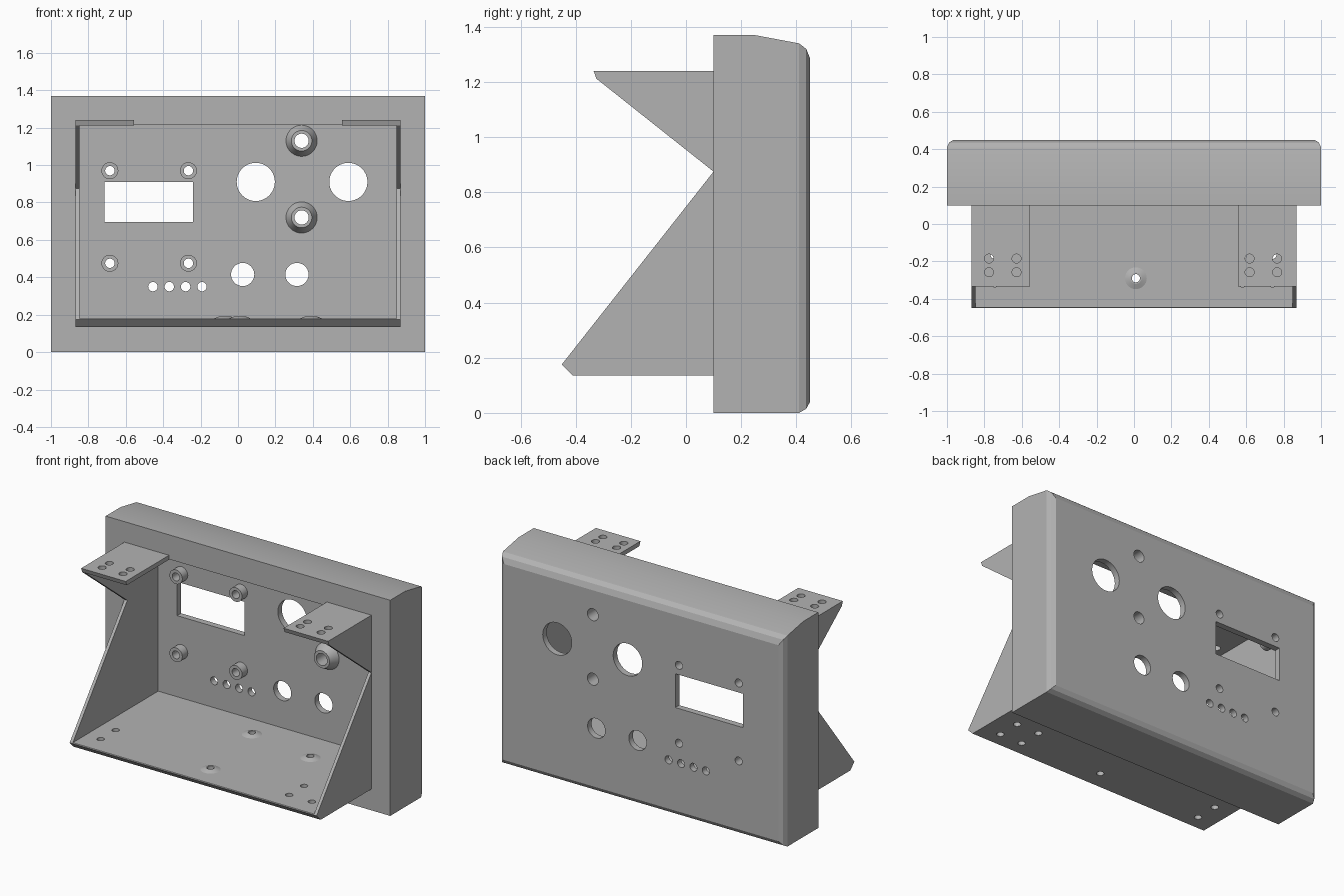
import bpy, bmesh, math
from mathutils import Matrix

cube = bpy.data.objects.get("Cube")
if cube:
    bpy.data.objects.remove(cube, do_unlink=True)

GREY = (0.45, 0.45, 0.45, 1)
mat = bpy.data.materials.new("plain grey")
mat.use_nodes = True
mat.diffuse_color = GREY
mat.node_tree.nodes["Principled BSDF"].inputs["Base Color"].default_value = GREY

FLOOR, TOP, WALL, INNER, PANEL = 0.18, 1.24, 0.868, 0.848, 0.41


def finish(name, bm):
    bmesh.ops.recalc_face_normals(bm, faces=bm.faces)
    mesh = bpy.data.meshes.new(name)
    bm.to_mesh(mesh)
    bm.free()
    mesh.materials.append(mat)
    obj = bpy.data.objects.new(name, mesh)
    bpy.context.collection.objects.link(obj)
    return obj


def loft(name, loops):
    """Skin closed loops of equal length and cap both ends."""
    bm = bmesh.new()
    rings = [[bm.verts.new(p) for p in loop] for loop in loops]
    for a, b in zip(rings, rings[1:]):
        for i in range(len(a)):
            j = (i + 1) % len(a)
            bm.faces.new((a[i], a[j], b[j], b[i]))
    bm.faces.new(rings[0])
    bm.faces.new(rings[-1])
    return finish(name, bm)


def prism(name, profile, x0, x1):
    """Extrude a (y, z) profile along x."""
    return loft(name, [[(x, y, z) for y, z in profile] for x in (x0, x1)])


def add_box(bm, x0, x1, y0, y1, z0, z1):
    m = Matrix.Translation(((x0 + x1) / 2, (y0 + y1) / 2, (z0 + z1) / 2))
    bmesh.ops.create_cube(bm, size=1, matrix=m @ Matrix.Diagonal((x1 - x0, y1 - y0, z1 - z0, 1)))


def add_cone(bm, axis, center, r1, r2, depth, sides=40):
    """Cone along z, or along -y so that r2 is at the front."""
    turn = Matrix.Rotation(math.pi / 2, 4, 'X') if axis == 'Y' else Matrix()
    bmesh.ops.create_cone(bm, cap_ends=True, segments=sides, radius1=r1, radius2=r2,
                          depth=depth, matrix=Matrix.Translation(center) @ turn)


def cut(obj, cutter):
    mod = obj.modifiers.new("cut", 'BOOLEAN')
    mod.operation, mod.solver, mod.object = 'DIFFERENCE', 'EXACT', cutter
    bpy.context.view_layer.objects.active = obj
    bpy.ops.object.modifier_apply(modifier=mod.name)


def smooth(obj):
    bpy.ops.object.select_all(action='DESELECT')
    obj.select_set(True)
    bpy.context.view_layer.objects.active = obj
    bpy.ops.object.shade_smooth_by_angle(angle=math.radians(20))


# Housing: deep frame with a sloping top and chamfered back edges
sections = [(0.10, 1, 0, 1.37), (0.25, 1, 0, 1.37), (PANEL, 1, 0, 1.34),
            (0.436, 0.988, 0.015, 1.32), (0.45, 0.965, 0.04, 1.285)]
housing = loft("housing", [[(-w, y, lo), (w, y, lo), (w, y, hi), (-w, y, hi)]
                           for y, w, lo, hi in sections])
bm = bmesh.new()
add_box(bm, -INNER, INNER, -0.2, PANEL, FLOOR, 1.215)
cavity = finish("cavity_cutter", bm)
cut(housing, cavity)

# Tray floor with a chamfered front edge
floor = prism("tray_floor", [(0.1, 0.135), (-0.41, 0.135), (-0.45, 0.175),
                             (-0.447, FLOOR), (0.1, FLOOR)], -WALL, WALL)

# Side gussets and mounting flanges
flanges = []
for side, s in (("left", 1), ("right", -1)):
    prism(side + "_lower_gusset", [(0.1, FLOOR), (-0.447, FLOOR), (0.1, 0.875)], s * INNER, s * WALL)
    prism(side + "_upper_gusset", [(0.1, 0.875), (-0.325, 1.212), (0.1, 1.212)], s * INNER, s * WALL)
    flanges.append(prism(side + "_mounting_flange", [(0.1, 1.212), (-0.325, 1.212),
                                                     (-0.335, TOP), (0.1, TOP)], s * 0.555, s * WALL))

# Panel standoffs: slim ones round the window, flared ones for the jacks
slim = [(x, z) for x in (-0.685, -0.265) for z in (0.475, 0.97)]
flared = [(0.34, 0.72), (0.34, 1.13)]
bm = bmesh.new()
for x, z in slim:
    add_cone(bm, 'Y', (x, 0.385, z), 0.045, 0.045, 0.06)
for x, z in flared:
    add_cone(bm, 'Y', (x, 0.385, z), 0.086, 0.055, 0.06)
standoffs = finish("panel_standoffs", bm)

# Low domed bosses on the tray floor
bosses = [(0.01, -0.29), (-0.07, 0.24), (0.39, 0.17)]
bm = bmesh.new()
for x, y in bosses:
    add_cone(bm, 'Z', (x, y, 0.184), 0.066, 0.03, 0.014)
floor_bosses = finish("floor_bosses", bm)

# Panel openings: window, round controls, indicators and standoff bores
holes = [(0.095, 0.91, 0.102), (0.59, 0.91, 0.102), (0.025, 0.415, 0.062), (0.315, 0.415, 0.062)]
holes += [(-0.455 + 0.0875 * i, 0.35, 0.025) for i in range(4)]
holes += [(x, z, 0.025) for x, z in slim] + [(x, z, 0.038) for x, z in flared]
bm = bmesh.new()
add_box(bm, -0.715, -0.24, 0.3, 0.6, 0.695, 0.91)
for x, z, r in holes:
    add_cone(bm, 'Y', (x, 0.45, z), r, r, 0.3)
panel_cutter = finish("panel_cutter", bm)

# Screw holes in floor and flanges
floor_holes = [(x, y) for x in (-0.745, 0.58, 0.74) for y in (-0.165, -0.315)]
bm = bmesh.new()
for x, y in floor_holes + bosses:
    add_cone(bm, 'Z', (x, y, 0.18), 0.022, 0.022, 0.12, 24)
for x in (-0.775, -0.628, 0.618, 0.765):
    for y in (-0.185, -0.258):
        add_cone(bm, 'Z', (x, y, 1.22), 0.024, 0.024, 0.12, 24)
screw_cutter = finish("screw_cutter", bm)

for obj in (housing, standoffs):
    cut(obj, panel_cutter)
for obj in [housing, floor, floor_bosses] + flanges:
    cut(obj, screw_cutter)
for obj in (cavity, panel_cutter, screw_cutter):
    bpy.data.objects.remove(obj, do_unlink=True)
for obj in [housing, floor, standoffs, floor_bosses] + flanges:
    smooth(obj)
